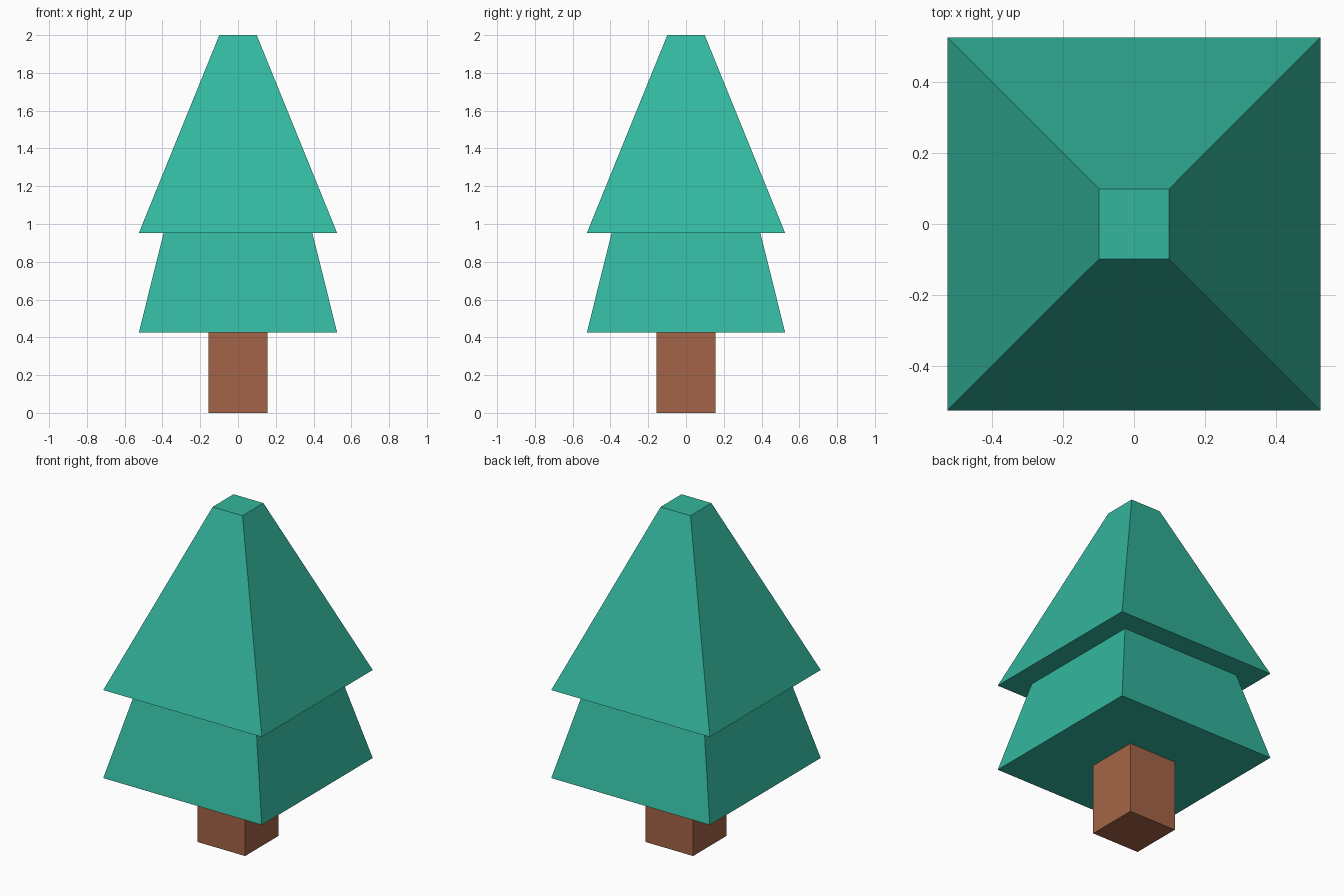
import bpy
import bmesh

cube = bpy.data.objects.get("Cube")
if cube:
    bpy.data.objects.remove(cube, do_unlink=True)


def make_material(name, color):
    mat = bpy.data.materials.new(name)
    mat.use_nodes = True
    mat.diffuse_color = color
    mat.node_tree.nodes["Principled BSDF"].inputs["Base Color"].default_value = color
    return mat


def square_frustum(name, bottom, top, z0, z1, mat):
    """Closed square block, tapering from half-width bottom to half-width top."""
    bm = bmesh.new()
    bmesh.ops.create_cube(bm, size=2)
    for v in bm.verts:
        half, z = (top, z1) if v.co.z > 0 else (bottom, z0)
        v.co = (v.co.x * half, v.co.y * half, z)
    mesh = bpy.data.meshes.new(name)
    bm.to_mesh(mesh)
    bm.free()
    mesh.materials.append(mat)
    obj = bpy.data.objects.new(name, mesh)
    bpy.context.collection.objects.link(obj)
    return obj


green = make_material("foliage_green", (0.033, 0.47, 0.34, 1))
brown = make_material("bark_brown", (0.37, 0.127, 0.063, 1))

# Trunk, then the two foliage tiers
square_frustum("trunk", 0.157, 0.157, 0.0, 0.425, brown)
square_frustum("lower_foliage", 0.525, 0.394, 0.425, 0.952, green)
square_frustum("upper_foliage", 0.525, 0.099, 0.952, 2.0, green)
